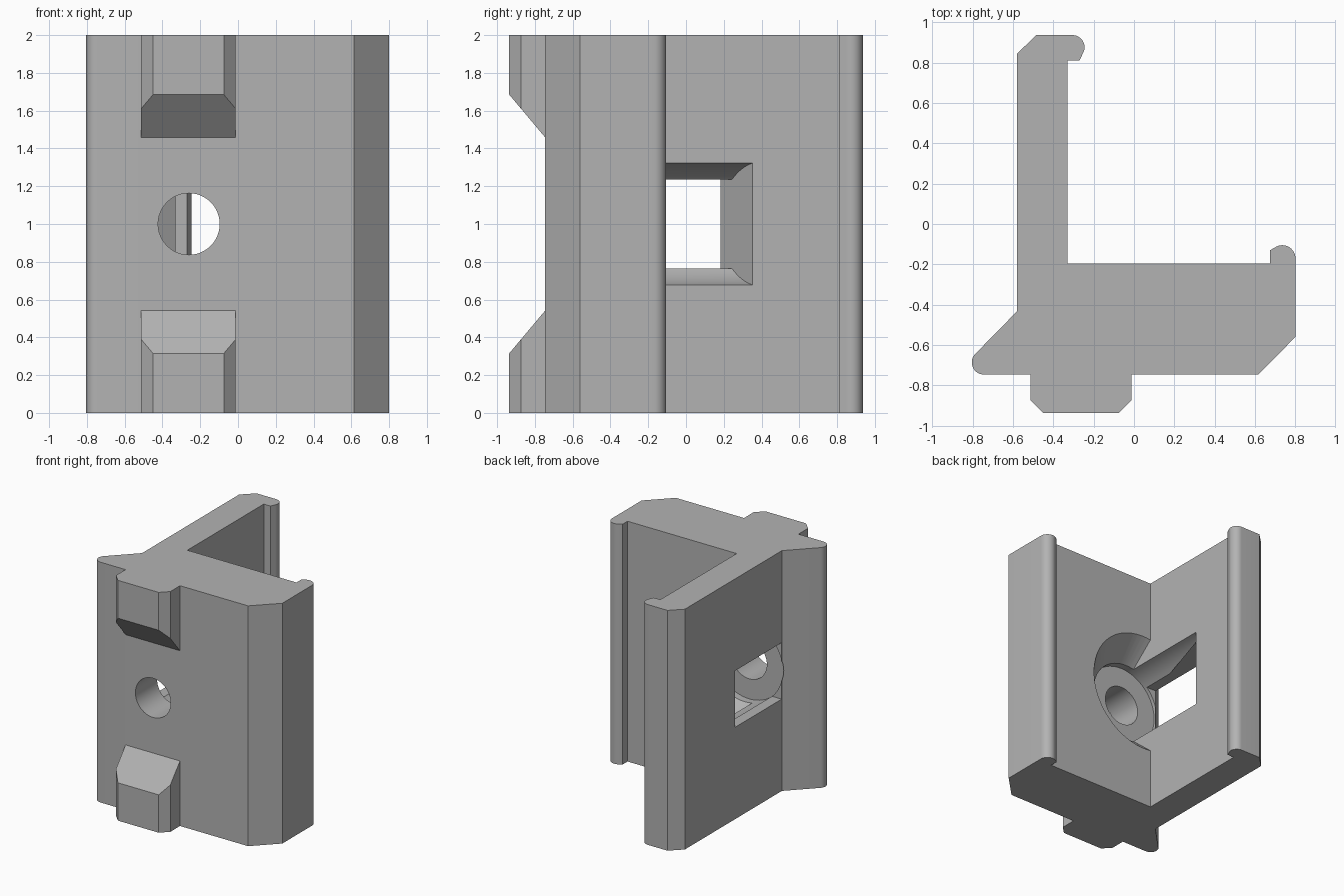
import bpy, bmesh, math
from mathutils import Vector

cube = bpy.data.objects.get("Cube")
if cube:
    bpy.data.objects.remove(cube, do_unlink=True)

HOLE_X, HOLE_Z = -0.26, 1.0
WALL_IN = -0.33

grey = bpy.data.materials.new("plain_grey")
grey.use_nodes = True
grey.diffuse_color = (0.45, 0.45, 0.45, 1)
grey.node_tree.nodes["Principled BSDF"].inputs["Base Color"].default_value = (0.45, 0.45, 0.45, 1)


def loft(name, start, end):
    """Closed solid between two matching rings of points."""
    bm = bmesh.new()
    a = [bm.verts.new(p) for p in start]
    b = [bm.verts.new(p) for p in end]
    bm.faces.new(a)
    bm.faces.new(b[::-1])
    n = len(a)
    for i in range(n):
        j = (i + 1) % n
        bm.faces.new((a[i], b[i], b[j], a[j]))
    bmesh.ops.recalc_face_normals(bm, faces=bm.faces)
    mesh = bpy.data.meshes.new(name)
    bm.to_mesh(mesh)
    bm.free()
    mesh.materials.append(grey)
    obj = bpy.data.objects.new(name, mesh)
    bpy.context.collection.objects.link(obj)
    return obj


def arc(cx, cy, r, a0, a1, steps=12):
    angles = [math.radians(a0 + (a1 - a0) * i / steps) for i in range(steps + 1)]
    return [(cx + r * math.cos(a), cy + r * math.sin(a)) for a in angles]


def along_y(name, ring, y0, y1):
    """Prism through an xz ring; y1 may depend on x."""
    return loft(name, [(x, y0, z) for x, z in ring], [(x, y1(x), z) for x, z in ring])


def combine(target, tool, operation):
    mod = target.modifiers.new(tool.name, "BOOLEAN")
    mod.operation = operation
    mod.solver = "EXACT"
    mod.object = tool
    bpy.context.view_layer.objects.active = target
    bpy.ops.object.modifier_apply(modifier=mod.name)
    bpy.data.objects.remove(tool, do_unlink=True)


# Angled rail body with rounded nose, lip and hook
profile = (
    arc(-0.744, -0.686, 0.06, 135, 270)
    + [(0.615, -0.746), (0.8, -0.56)]
    + arc(0.735, -0.17, 0.065, 0, 118)
    + [(0.675, -0.13), (0.675, -0.195), (WALL_IN, -0.195), (WALL_IN, 0.81), (-0.27, 0.81)]
    + arc(-0.305, 0.876, 0.06, -30, 90)
    + [(-0.485, 0.936), (-0.58, 0.843), (-0.58, -0.433)]
)
body = loft("bracket_body", [(x, y, 0) for x, y in profile], [(x, y, 2) for x, y in profile])

# Chamfered front keys with sloping ends, mirrored about mid height
key = [(-0.513, -0.7), (-0.513, -0.873), (-0.45, -0.936), (-0.075, -0.936),
       (-0.012, -0.873), (-0.012, -0.7)]


def key_end(y):
    return 0.315 + (y + 0.936) * 1.19


for name, flip in (("lower_key", False), ("upper_key", True)):
    def height(z):
        return 2 - z if flip else z
    part = loft(name, [(x, y, height(0)) for x, y in key],
                [(x, y, height(key_end(y))) for x, y in key])
    combine(body, part, "UNION")


# Access slot through the wall, ending on a slant
def slant(x):
    return 0.353 + (x - WALL_IN) * 0.68


slot = [(-0.9, 0.765), (-0.3, 0.765), (-0.3, 1.235), (-0.9, 1.235)]
combine(body, along_y("slot_cutter", slot, -0.43, slant), "DIFFERENCE")
bore = arc(HOLE_X, HOLE_Z, 0.33, 0, 360, 64)[:-1]
combine(body, along_y("bore_cutter", bore, -0.46, slant), "DIFFERENCE")


# Conical recess on the open side of the wall
def cone_ring(r, y):
    limit = 180 - math.degrees(math.acos((HOLE_X - WALL_IN) / r))
    return [(x, y, z) for x, z in arc(HOLE_X, HOLE_Z, r, -limit, limit, 40)]


combine(body, loft("cone_cutter", cone_ring(0.33, -0.4), cone_ring(0.505, -0.19)), "DIFFERENCE")

# Screw hole
hole = arc(HOLE_X, HOLE_Z, 0.163, 0, 360, 48)[:-1]
combine(body, along_y("hole_cutter", hole, -1.0, lambda x: -0.42), "DIFFERENCE")

for obj in bpy.context.selected_objects:
    obj.select_set(False)
body.select_set(True)
bpy.context.view_layer.objects.active = body
bpy.ops.object.shade_smooth_by_angle(angle=math.radians(25))
